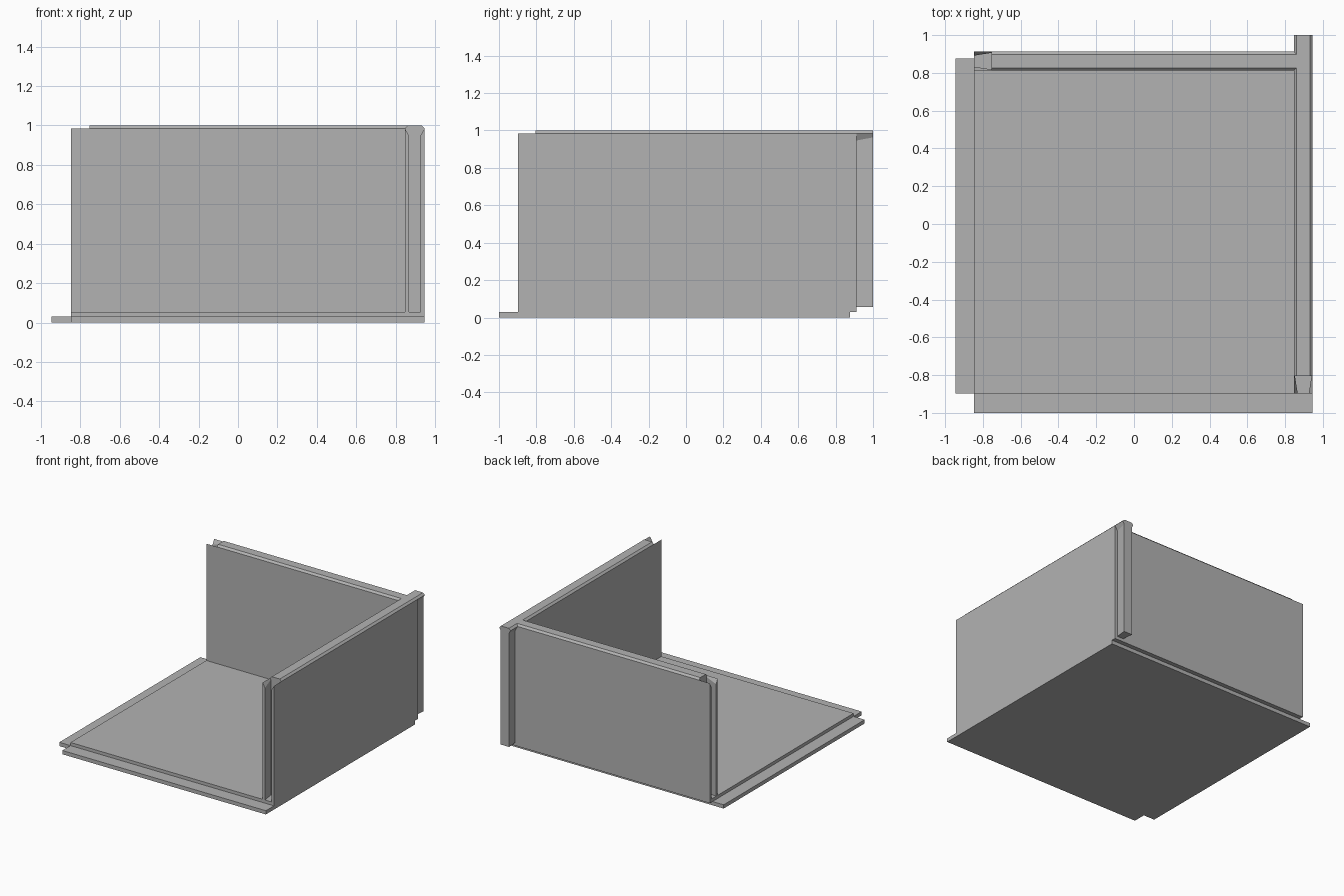
import bpy, bmesh

if "Cube" in bpy.data.objects:
    bpy.data.objects.remove(bpy.data.objects["Cube"], do_unlink=True)

grey = bpy.data.materials.new("plain grey")
grey.use_nodes = True
colour = (0.45, 0.45, 0.45, 1)
grey.diffuse_color = colour
grey.node_tree.nodes["Principled BSDF"].inputs["Base Color"].default_value = colour

LOW, FLOOR, TOP, RIDGE = 0.03, 0.055, 0.985, 1.0
LEFT, RIGHT, FRONT, BACK = -0.848, 0.946, -0.898, 0.912
HALF = 0.05        # half the wall thickness
DEPTH = 0.094      # length of the joint


def loft(name, first, second):
    """Solid between two matching rings of points."""
    bm = bmesh.new()
    a = [bm.verts.new(p) for p in first]
    b = [bm.verts.new(p) for p in second]
    bm.faces.new(a)
    bm.faces.new(b[::-1])
    for i in range(len(a)):
        j = (i + 1) % len(a)
        bm.faces.new((a[j], a[i], b[i], b[j]))
    bmesh.ops.recalc_face_normals(bm, faces=bm.faces)
    mesh = bpy.data.meshes.new(name)
    bm.to_mesh(mesh)
    bm.free()
    mesh.materials.append(grey)
    obj = bpy.data.objects.new(name, mesh)
    bpy.context.collection.objects.link(obj)
    return obj


def slab(name, outline, z0, z1):
    return loft(name, [(x, y, z0) for x, y in outline], [(x, y, z1) for x, y in outline])


def mirrored(half):
    """Closed symmetric profile from its right-hand half."""
    return half + [(-v, z) for v, z in reversed(half)]


def joint_profile(h, cap, base):
    """Narrow stem flaring out to the full wall thickness at the top."""
    return mirrored([(h, base), (h, TOP - (HALF - h) * 1.8), (HALF, TOP), cap])


BODY = mirrored([(HALF, FLOOR), (HALF, TOP)])
RAIL = mirrored([(HALF, TOP), (0.035, RIDGE)])


def wall(name, place, start, end, rail_end):
    """Wall with a dovetail groove at its start and a chamfered rail on top."""
    def run(part, profile, u0, u1, far=None):
        return loft(part, [place(u0, v, z) for v, z in profile],
                    [place(u1, v, z) for v, z in far or profile])

    body = run(name, BODY, start, end)
    over = (HALF + 0.01, TOP + 0.018)
    cutter = run(name + "_cutter", joint_profile(0.0278, over, 0.04), start - 0.01,
                 start + DEPTH, joint_profile(0.044, over, 0.04))
    cutter.hide_render = True
    cut = body.modifiers.new("groove", "BOOLEAN")
    cut.operation, cut.solver, cut.object = "DIFFERENCE", "EXACT", cutter
    bpy.context.view_layer.objects.active = body
    bpy.ops.object.modifier_apply(modifier=cut.name)
    bpy.data.objects.remove(cutter, do_unlink=True)
    run(name + "_rail", RAIL, start + DEPTH, rail_end)
    return run


# Floor: lower layer with lips on two sides, upper layer overhanging at the back
slab("floor_base", [(-RIGHT, FRONT), (LEFT, FRONT), (LEFT, -1), (RIGHT, -1),
                    (RIGHT, 0.877), (-RIGHT, 0.877)], 0, LOW)
slab("floor_top", [(LEFT, FRONT), (RIGHT, FRONT), (RIGHT, BACK), (LEFT, BACK)], LOW, FLOOR)

# Side wall, with a dovetail tongue past the back
run = wall("side_wall", lambda u, v, z: (RIGHT - HALF + v, u, z), FRONT, BACK, 1)
stem = (HALF, TOP)
run("side_wall_tongue", joint_profile(0.0285, stem, FLOOR)[:3] + joint_profile(0.0285, stem, FLOOR)[-3:],
    BACK, 1, joint_profile(0.038, stem, FLOOR)[:3] + joint_profile(0.038, stem, FLOOR)[-3:])

# Back wall, ending inside the side wall's corner
wall("back_wall", lambda u, v, z: (u, BACK - HALF + v, z), LEFT, RIGHT - 2 * HALF, RIGHT - HALF)
